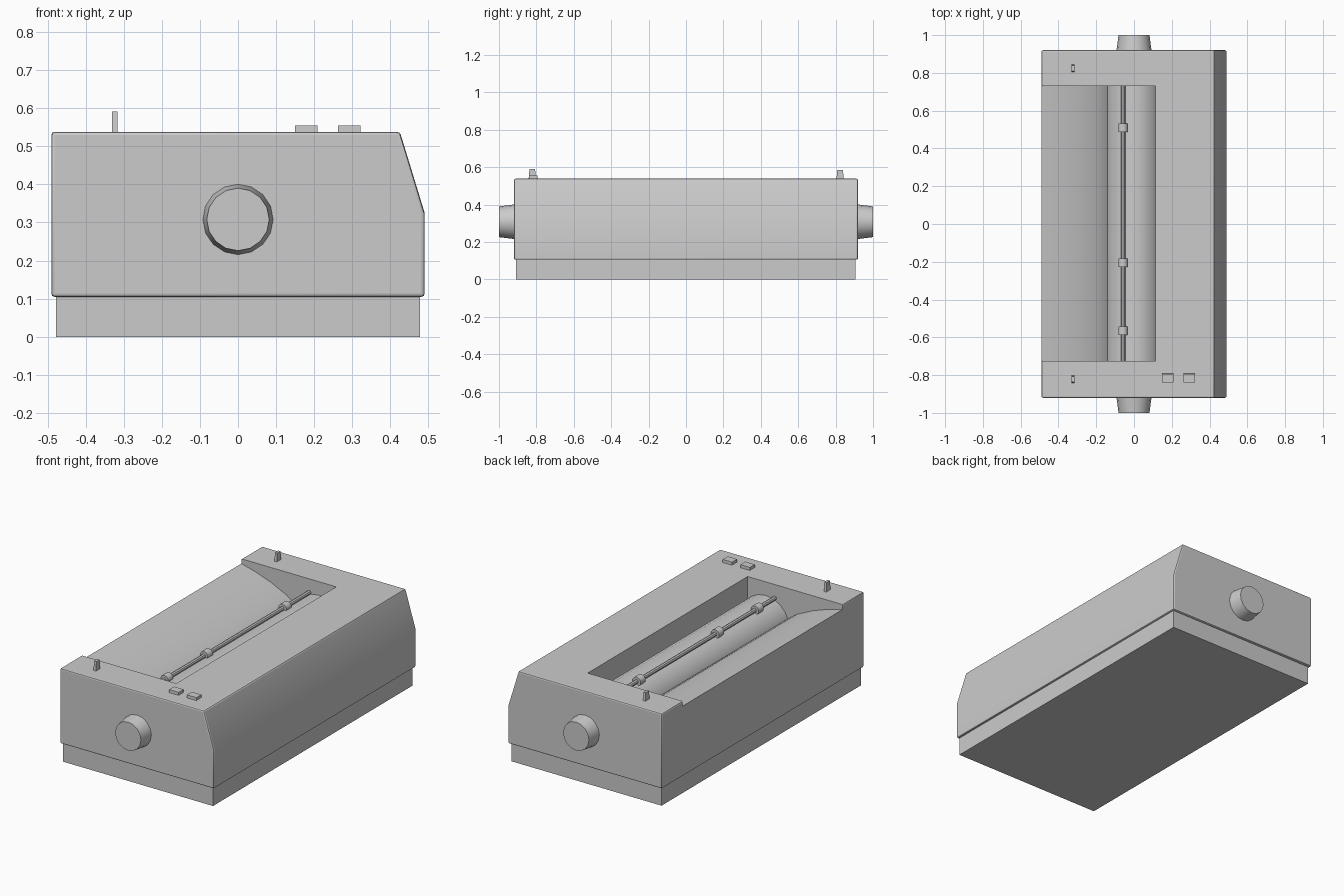
import bpy, bmesh, math
from mathutils import Matrix

if "Cube" in bpy.data.objects:
    bpy.data.objects.remove(bpy.data.objects["Cube"])


def finish(name, bm, angle=30):
    bmesh.ops.recalc_face_normals(bm, faces=bm.faces)
    me = bpy.data.meshes.new(name)
    bm.to_mesh(me)
    bm.free()
    ob = bpy.data.objects.new(name, me)
    bpy.context.collection.objects.link(ob)
    bpy.ops.object.select_all(action='DESELECT')
    ob.select_set(True)
    bpy.context.view_layer.objects.active = ob
    bpy.ops.object.shade_smooth_by_angle(angle=math.radians(angle))
    return ob


def prism(name, profile, y0, y1):
    """Extrude an (x, z) outline along y."""
    bm = bmesh.new()
    face = bm.faces.new([bm.verts.new((x, y0, z)) for x, z in profile])
    ext = bmesh.ops.extrude_face_region(bm, geom=[face])
    verts = [v for v in ext['geom'] if isinstance(v, bmesh.types.BMVert)]
    bmesh.ops.translate(bm, verts=verts, vec=(0, y1 - y0, 0))
    return finish(name, bm)


def rod(name, x, z, y0, y1, r0, r1, sides):
    """Cylinder or cone along y, radius r0 at y0 and r1 at y1."""
    bm = bmesh.new()
    m = Matrix.Translation((x, (y0 + y1) / 2, z)) @ Matrix.Rotation(math.radians(-90), 4, 'X')
    bmesh.ops.create_cone(bm, cap_ends=True, segments=sides, radius1=r0, radius2=r1,
                          depth=y1 - y0, matrix=m)
    return finish(name, bm, 40)


def box(name, x0, x1, y0, y1, z0, z1, taper=1.0):
    bm = bmesh.new()
    bmesh.ops.create_cube(bm, size=1)
    cx, cy = (x0 + x1) / 2, (y0 + y1) / 2
    for v in bm.verts:
        k = taper if v.co.z > 0 else 1
        v.co = (cx + v.co.x * (x1 - x0), cy + v.co.y * (y1 - y0) * k,
                z0 + (v.co.z + .5) * (z1 - z0))
    return finish(name, bm)


def apply_all(ob):
    bpy.context.view_layer.objects.active = ob
    for m in list(ob.modifiers):
        bpy.ops.object.modifier_apply(modifier=m.name)


# Base plinth
box("base", -.478, .478, -.91, .905, 0, .12)

# Housing with sloped front edge
housing = prism("housing", [(-.49, .105), (.49, .105), (.49, .325), (.425, .538), (-.49, .538)],
                -.92, .92)
bev = housing.modifiers.new("soft_edges", 'BEVEL')
bev.width = .008
bev.segments = 2

# Paper well, open at the back edge and sloping down to the roller
cutter = prism("well_cutter", [(-.6, .53), (-.49, .51), (-.40, .487), (-.30, .452), (-.20, .405),
                               (-.13, .355), (-.09, .29), (.115, .29), (.115, .7), (-.6, .7)],
               -.725, .73)
cutter.hide_render = True
cut = housing.modifiers.new("well", 'BOOLEAN')
cut.operation = 'DIFFERENCE'
cut.solver = 'EXACT'
cut.object = cutter
apply_all(housing)
bpy.data.objects.remove(cutter)
housing.select_set(True)
bpy.ops.object.shade_smooth_by_angle(angle=math.radians(30))

# Roller with a knob at each end
rod("roller", 0, .308, -.728, .733, .152, .152, 20)
rod("front_knob", 0, .308, -1, -.915, .082, .093, 16)
rod("back_knob", 0, .308, .915, 1, .093, .082, 16)

# Paper bail with small rollers
rod("bail_rod", -.058, .46, -.728, .733, .012, .012, 8)
for i, y in enumerate((-.565, -.205, .51)):
    rod(f"bail_roller_{i + 1}", -.058, .46, y - .023, y + .023, .026, .026, 10)

# Levers on both end walls
for side, y in (("front", -.822), ("back", .824)):
    box(f"{side}_lever", -.331, -.316, y - .02, y + .02, .53, .591 if y < 0 else .586, .75)

# Push buttons
for i, x in enumerate((.179, .292)):
    box(f"button_{i + 1}", x - .03, x + .03, -.84, -.792, .53, .555, .95)
